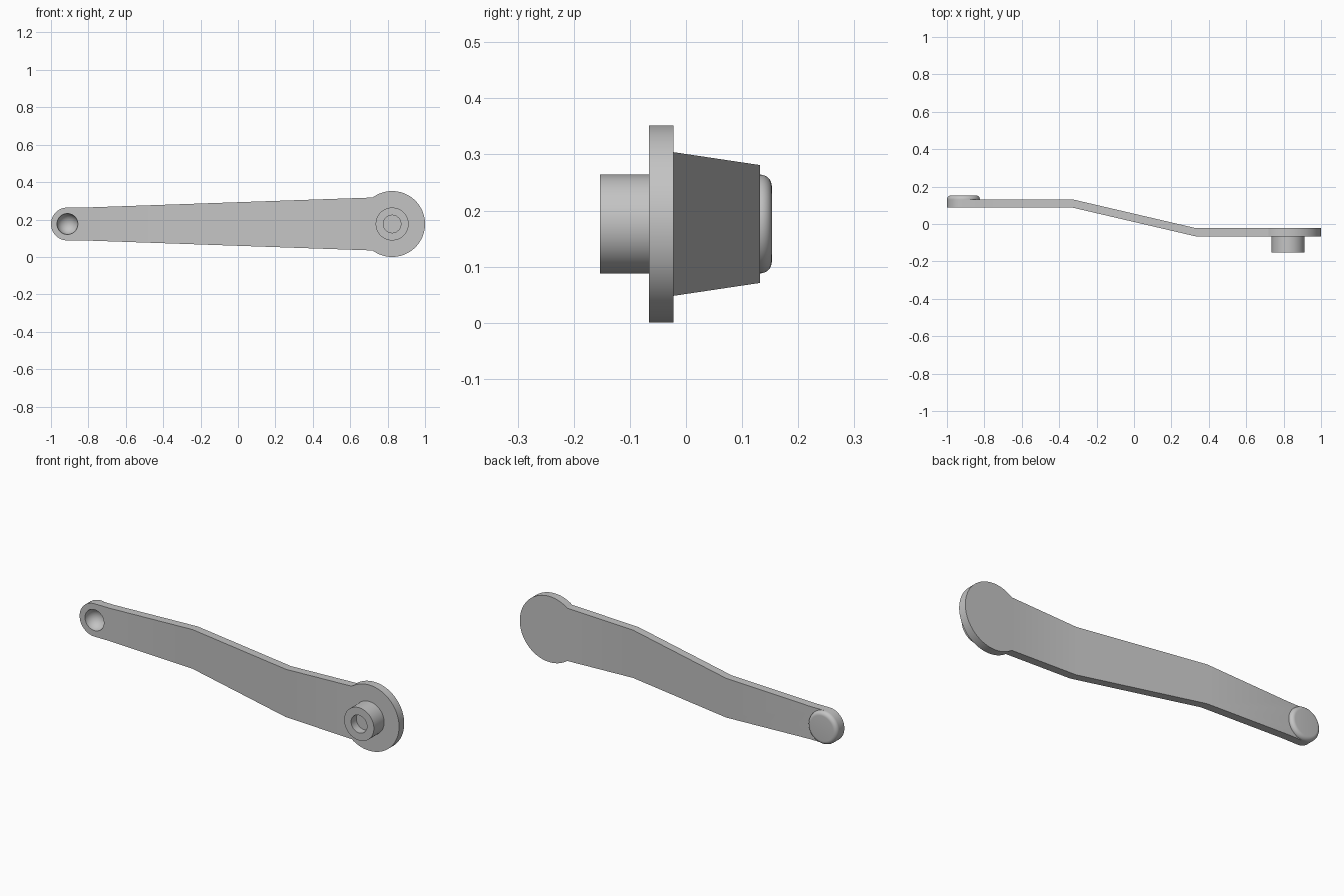
import bpy, bmesh
from math import sin, cos, pi, asin, radians
from mathutils import Matrix

if "Cube" in bpy.data.objects:
    bpy.data.objects.remove(bpy.data.objects["Cube"])

MID = 0.176                      # height of the lever's centre line
PIVOT_X, PIVOT_R = 0.824, 0.176  # large round end
TIP_X, TIP_R = -0.912, 0.088     # small round end
BEND = 0.33
THICK = 0.044

grey = bpy.data.materials.new("grey metal")
grey.use_nodes = True
colour = (0.55, 0.55, 0.55, 1)
grey.diffuse_color = colour
grey.node_tree.nodes["Principled BSDF"].inputs["Base Color"].default_value = colour


def finish(bm, name):
    bmesh.ops.recalc_face_normals(bm, faces=bm.faces)
    mesh = bpy.data.meshes.new(name)
    bm.to_mesh(mesh)
    bm.free()
    mesh.materials.append(grey)
    obj = bpy.data.objects.new(name, mesh)
    bpy.context.collection.objects.link(obj)
    return obj


def activate(obj):
    bpy.ops.object.select_all(action="DESELECT")
    obj.select_set(True)
    bpy.context.view_layer.objects.active = obj


def lathe(name, profile, x, steps=64):
    """Spin (radius, y) points around an axis along y."""
    bm = bmesh.new()
    verts = [bm.verts.new((r, y, 0)) for r, y in profile]
    edges = [bm.edges.new(pair) for pair in zip(verts, verts[1:])]
    bmesh.ops.spin(bm, geom=verts + edges, cent=(0, 0, 0), axis=(0, 1, 0),
                   angle=2 * pi, steps=steps)
    bmesh.ops.remove_doubles(bm, verts=bm.verts, dist=1e-5)
    bmesh.ops.translate(bm, verts=bm.verts, vec=(x, 0, MID))
    return finish(bm, name)


def arc(cx, r, start, end, steps):
    angles = [start + (end - start) * i / steps for i in range(steps + 1)]
    return [(cx + r * cos(a), r * sin(a)) for a in angles]


def front_y(x):
    t = (min(max(x, -BEND), BEND) + BEND) / (2 * BEND)
    return 0.088 + t * (-0.066 - 0.088)


# Cranked lever arm: three flat outline panels, thickened backwards
join = pi - asin(0.1415 / PIVOT_R)
tip = [(-0.82, TIP_R)] + arc(TIP_X, TIP_R, pi / 2, 3 * pi / 2, 32) + [(-0.82, -TIP_R)]
pivot = arc(PIVOT_X, PIVOT_R, -join, join, 64)
low, high = 0.105, 0.128
panels = [
    [(-BEND, low)] + tip + [(-BEND, -low)],
    [(-BEND, low), (-BEND, -low), (BEND, -high), (BEND, high)],
    [(BEND, high), (BEND, -high)] + pivot,
]
bm = bmesh.new()
for panel in panels:
    bm.faces.new([bm.verts.new((x, front_y(x), MID + z)) for x, z in panel])
bmesh.ops.remove_doubles(bm, verts=bm.verts, dist=1e-5)
extruded = bmesh.ops.extrude_face_region(bm, geom=bm.faces[:], use_keep_orig=True)
moved = [g for g in extruded["geom"] if isinstance(g, bmesh.types.BMVert)]
bmesh.ops.translate(bm, verts=moved, vec=(0, THICK, 0))
arm = finish(bm, "lever_arm")

# Rounded button on the back of the small end
back, edge = 0.132, 0.021
rim = [(TIP_R - edge + edge * cos(a * pi / 16), back + edge * sin(a * pi / 16))
       for a in range(9)]
button = lathe("tip_button", [(0, back - 0.002), (TIP_R, back - 0.002)] + rim
               + [(0, back + edge)], TIP_X)

# Hollow boss on the front of the large end
boss = lathe("pivot_boss", [(0, -0.109), (0.047, -0.109), (0.047, -0.153),
                            (0.088, -0.153), (0.088, -0.064), (0, -0.064)], PIVOT_X)

# Round dimple in the front of the small end
bm = bmesh.new()
bmesh.ops.create_uvsphere(bm, u_segments=48, v_segments=24, radius=0.056,
                          matrix=Matrix.Translation((TIP_X, 0.087, MID))
                          @ Matrix.Rotation(radians(90), 4, "X"))
cutter = finish(bm, "dimple_cutter")
cutter.hide_render = True
for obj in (arm, button):
    activate(obj)
    cut = obj.modifiers.new("dimple", "BOOLEAN")
    cut.operation, cut.solver, cut.object = "DIFFERENCE", "EXACT", cutter
    bpy.ops.object.modifier_apply(modifier=cut.name)
bpy.data.objects.remove(cutter)

for obj in (arm, button, boss):
    activate(obj)
    bpy.ops.object.shade_smooth_by_angle(angle=radians(30))
